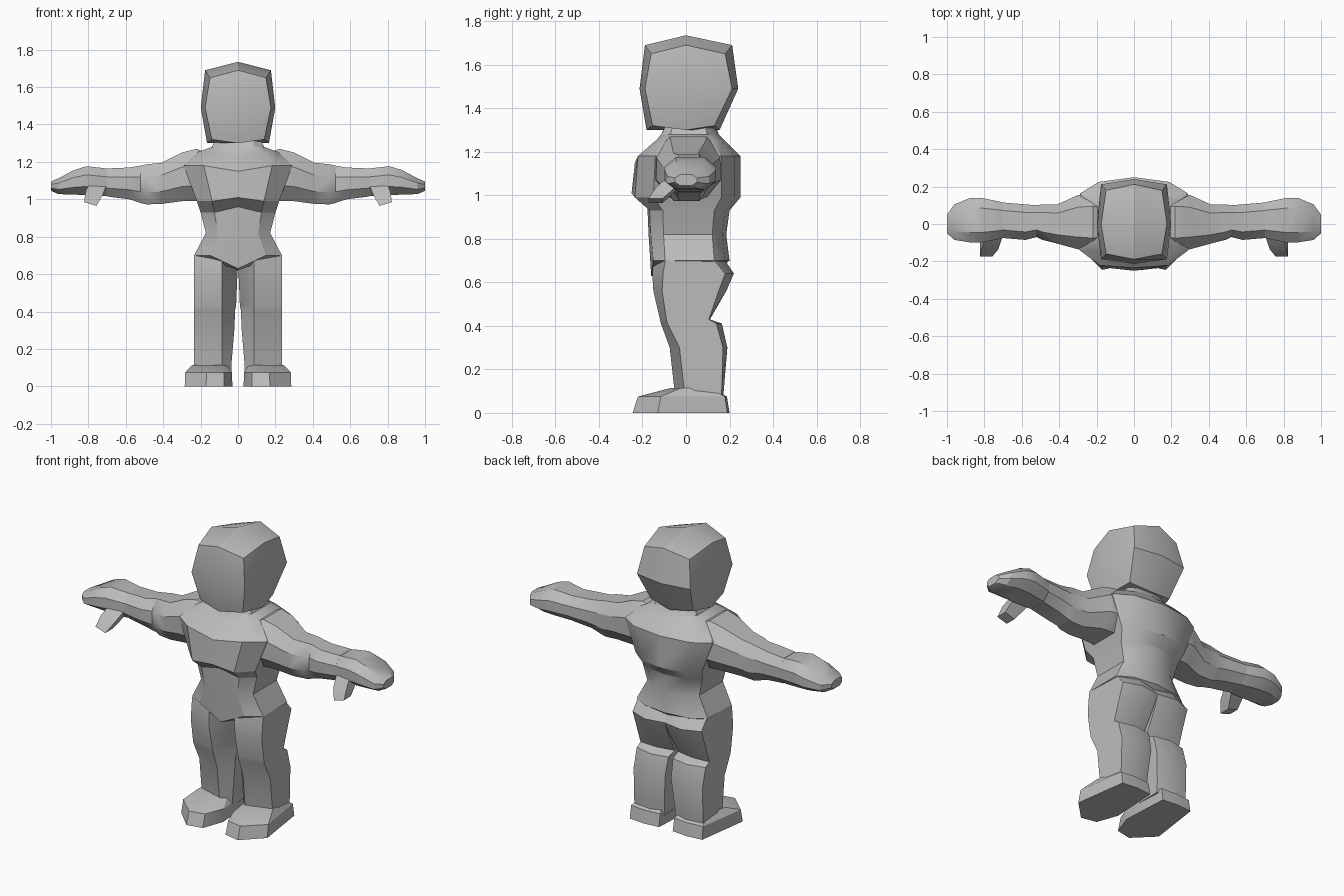
import bpy, bmesh, math

if "Cube" in bpy.data.objects:
    bpy.data.objects.remove(bpy.data.objects["Cube"], do_unlink=True)

GREY = 0.5
clay = bpy.data.materials.new("plain grey")
clay.use_nodes = True
clay.diffuse_color = (GREY, GREY, GREY, 1)
clay.node_tree.nodes["Principled BSDF"].inputs["Base Color"].default_value = (GREY, GREY, GREY, 1)


def finish(name, bm):
    """Turn a bmesh into a shaded object with the shared material."""
    bmesh.ops.recalc_face_normals(bm, faces=bm.faces)
    mesh = bpy.data.meshes.new(name)
    bm.to_mesh(mesh)
    bm.free()
    mesh.materials.append(clay)
    obj = bpy.data.objects.new(name, mesh)
    bpy.context.collection.objects.link(obj)
    bpy.ops.object.select_all(action="DESELECT")
    obj.select_set(True)
    bpy.context.view_layer.objects.active = obj
    bpy.ops.object.shade_smooth_by_angle(angle=math.radians(30))
    return obj


def loft(name, rings, side=1):
    """Skin closed rings of equal length and cap both ends."""
    bm = bmesh.new()
    loops = [[bm.verts.new((x * side, y, z)) for x, y, z in ring] for ring in rings]
    for low, high in zip(loops, loops[1:]):
        for i in range(len(low)):
            j = (i + 1) % len(low)
            bm.faces.new((low[i], low[j], high[j], high[i]))
    bm.faces.new(loops[0])
    bm.faces.new(loops[-1])
    return finish(name, bm)


# Head: a once-divided cube with every grid point pushed to its place
def build_head():
    bm = bmesh.new()
    bmesh.ops.create_cube(bm, size=2)
    bmesh.ops.subdivide_edges(bm, edges=bm.edges[:], cuts=1, use_grid_fill=True)
    for v in bm.verts:
        x, y, z = (round(c) for c in v.co)
        reach = abs(x) + abs(y) + abs(z)
        bulge = (0, 1.2, 1.06, 0.9)[reach]
        depth = 0.2 if y > 0 else 0.178
        height = (1.3, 1.49, 1.69)[z + 1]
        if z > 0:
            height += (0, 0.045, 0, -0.04)[reach]
        if z < 0:
            height += (0, 0, 0, 0.02)[reach]
            bulge *= 0.94
            depth = 0.155 if y > 0 else 0.182
        v.co = (x * 0.166 * bulge, y * depth * bulge, height)
    finish("head", bm)


# Torso: pelvis, waist, chest and neck in one skin
def torso_ring(z, width, front, back, dip):
    right = [(0, front, z + dip), (0.63 * width, front * 0.94, z),
             (width, front * 0.6, z), (width, back * 0.65, z),
             (0.65 * width, back * 0.9, z), (0, back, z)]
    return right + [(-x, y, h) for x, y, h in right[-2:0:-1]]


build_head()
loft("torso", [torso_ring(*r) for r in (
    (0.66, 0.17, -0.13, 0.15, -0.04),
    (0.7, 0.235, -0.16, 0.2, -0.07),
    (0.82, 0.172, -0.172, 0.185, 0),
    (0.93, 0.2, -0.178, 0.2, 0.03),
    (0.99, 0.22, -0.25, 0.25, 0.02),
    (1.18, 0.29, -0.235, 0.25, -0.03),
    (1.25, 0.22, -0.15, 0.18, -0.02),
    (1.28, 0.14, -0.12, 0.15, -0.03),
    (1.34, 0.11, -0.09, 0.13, 0))])


# Limb sections
def arm_ring(x, y, z, depth, height):
    corners = ((0.55, 1), (1, 0.4), (1, -0.4), (0.55, -1),
               (-0.55, -1), (-1, -0.4), (-1, 0.4), (-0.55, 1))
    return [(x, y + depth * a, z + height * b) for a, b in corners]


def leg_ring(z, inner, front, outer_front, outer_back, back):
    return [(inner, 0, z), (0.085, front, z), (0.235, outer_front, z),
            (0.228, outer_back, z), (0.12, back, z), (inner, back - 0.02, z)]


def foot_ring(z, scale, ankle):
    outline = ((0.03, -0.1), (0.075, -0.225), (0.17, -0.245), (0.285, -0.13),
               (0.24, 0.19), (0.14, 0.2), (0.045, 0.19))
    return [(0.14 + (x - 0.14) * scale, 0.05 + (y - 0.05) * ankle, z) for x, y in outline]


def thumb_ring(x, y, z, size):
    return [(x - size, y + size, z), (x + size, y + size, z + 0.02),
            (x + size, y - size, z + 0.02), (x - size, y - size, z)]


for side, label in ((1, "left"), (-1, "right")):
    loft(label + "_arm", [arm_ring(*r) for r in (
        (0.15, 0.01, 1.12, 0.14, 0.12),
        (0.22, 0.01, 1.13, 0.155, 0.14),
        (0.3, 0.01, 1.12, 0.145, 0.13),
        (0.41, 0, 1.085, 0.105, 0.11),
        (0.49, 0.01, 1.08, 0.095, 0.107),
        (0.52, 0.015, 1.08, 0.085, 0.1),
        (0.58, 0.01, 1.085, 0.095, 0.085),
        (0.7, 0.02, 1.09, 0.095, 0.075))], side)
    loft(label + "_hand", [arm_ring(*r) for r in (
        (0.68, 0.02, 1.09, 0.09, 0.07),
        (0.72, 0.02, 1.092, 0.1, 0.075),
        (0.81, 0.02, 1.1, 0.118, 0.077),
        (0.88, 0.02, 1.09, 0.118, 0.065),
        (0.96, 0.01, 1.07, 0.095, 0.042),
        (1, 0, 1.07, 0.05, 0.025))], side)
    loft(label + "_thumb", [thumb_ring(*r) for r in (
        (0.75, -0.03, 1.07, 0.045),
        (0.77, -0.09, 1.02, 0.045),
        (0.79, -0.14, 0.965, 0.033))], side)
    loft(label + "_leg", [leg_ring(*r) for r in (
        (0.06, 0.035, -0.04, 0, 0.16, 0.17),
        (0.12, 0.035, -0.055, -0.01, 0.165, 0.175),
        (0.3, 0.02, -0.075, -0.03, 0.17, 0.19),
        (0.41, 0.015, -0.115, -0.085, 0.14, 0.165),
        (0.43, 0.01, -0.12, -0.09, 0.105, 0.11),
        (0.56, 0.005, -0.15, -0.11, 0.15, 0.185),
        (0.64, 0, -0.155, -0.105, 0.18, 0.22),
        (0.7, 0, -0.15, -0.096, 0.13, 0.18))], side)
    loft(label + "_foot", [foot_ring(*r) for r in (
        (0, 1, 1), (0.075, 0.98, 0.92), (0.115, 0.72, 0.4))], side)
